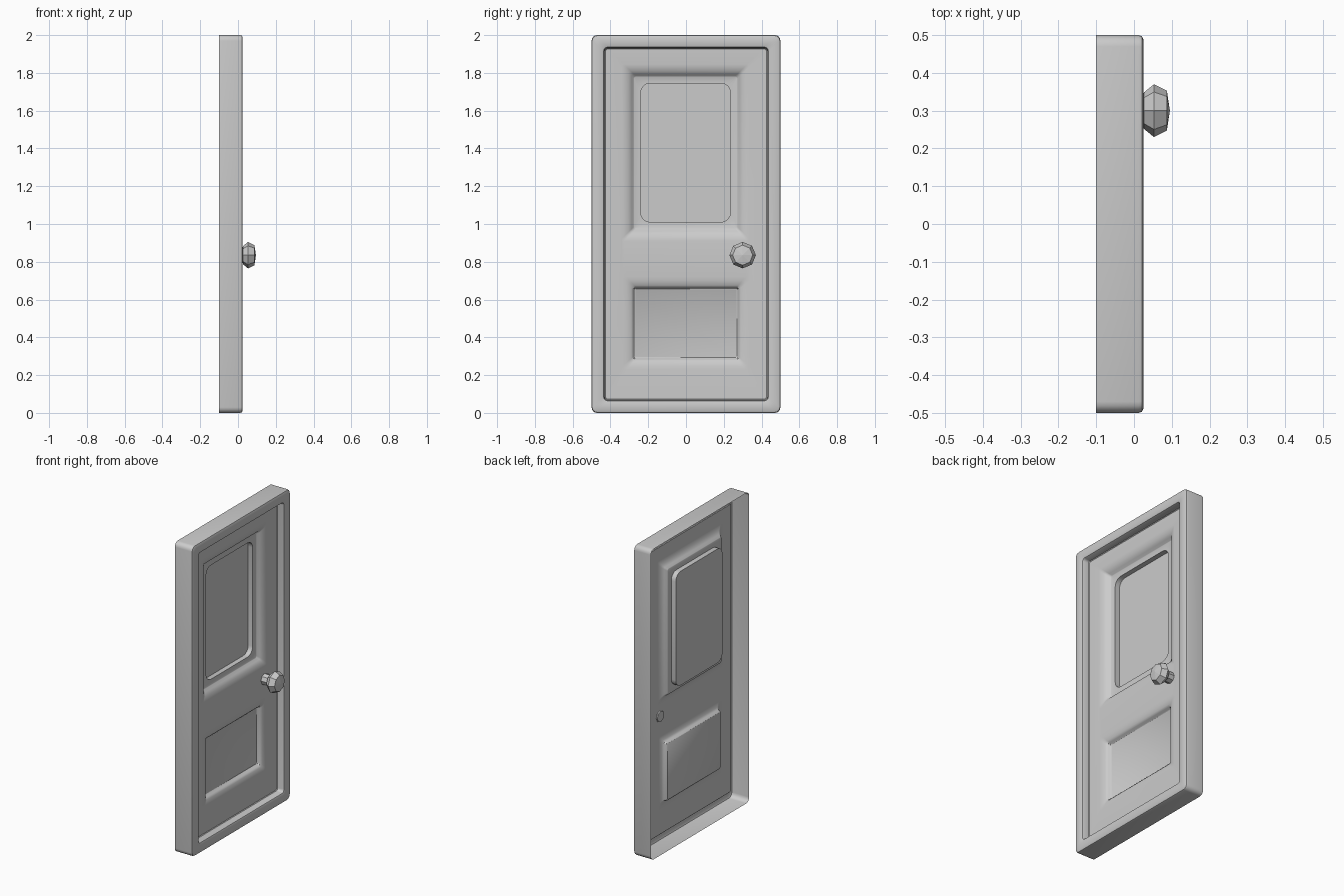
import bpy, bmesh, math

if "Cube" in bpy.data.objects:
    bpy.data.objects.remove(bpy.data.objects["Cube"])


def smooth(ob, deg=35):
    bpy.ops.object.select_all(action='DESELECT')
    ob.select_set(True)
    bpy.context.view_layer.objects.active = ob
    bpy.ops.object.shade_smooth_by_angle(angle=math.radians(deg))


def make_object(name, bm):
    me = bpy.data.meshes.new(name)
    bm.to_mesh(me)
    bm.free()
    ob = bpy.data.objects.new(name, me)
    bpy.context.collection.objects.link(ob)
    return ob


def ring(bm, rect, inset, x, r, n=4):
    """Rounded rectangle of vertices in the plane x, inset from rect."""
    y0, y1, z0, z1 = rect
    y0, y1, z0, z1 = y0 + inset, y1 - inset, z0 + inset, z1 - inset
    verts = []
    for k, (cy, cz) in enumerate(((y1 - r, z1 - r), (y0 + r, z1 - r),
                                  (y0 + r, z0 + r), (y1 - r, z0 + r))):
        for i in range(n + 1):
            a = math.pi / 2 * (k + i / n)
            verts.append(bm.verts.new((x, cy + r * math.cos(a), cz + r * math.sin(a))))
    return verts


def loft(bm, rect, profile):
    """Bridge rings given as (inset, x, corner radius); returns all rings."""
    rings = [ring(bm, rect, *p) for p in profile]
    for a, b in zip(rings, rings[1:]):
        n = len(a)
        for i in range(n):
            j = (i + 1) % n
            bm.faces.new((a[i], a[j], b[j], b[i]))
    return rings


def edges_of(bm, loop):
    out = []
    for i, v in enumerate(loop):
        w = loop[(i + 1) % len(loop)]
        out.append(bm.edges.get((v, w)) or bm.edges.new((v, w)))
    return out


LEAF = -0.022

# door shell: hollow-backed frame, leaf and two recessed panels
bm = bmesh.new()
frame = loft(bm, (-0.5, 0.5, 0, 2), [
    (0, -0.1, 0.03), (0, 0.012, 0.03), (0.003, 0.021, 0.028), (0.012, 0.025, 0.022),
    (0.058, 0.025, 0.025), (0.064, 0.022, 0.02), (0.067, 0.015, 0.018),
    (0.070, LEAF + 0.004, 0.014), (0.074, LEAF, 0.012)])

# upper panel: rounded moulding, ledge, then deep pane
upper = loft(bm, (-0.34, 0.335, 0.91, 1.845), [
    (0, LEAF, 0.012), (0.015, LEAF - 0.002, 0.012), (0.035, LEAF - 0.009, 0.012),
    (0.052, LEAF - 0.021, 0.012), (0.062, LEAF - 0.036, 0.012),
    (0.066, LEAF - 0.038, 0.01), (0.1, LEAF - 0.038, 0.05), (0.1, -0.092, 0.05)])
bm.faces.new(upper[-1])

# lower panel: shallow recess
lower = loft(bm, (-0.335, 0.335, 0.228, 0.72), [
    (0, LEAF, 0.02), (0.02, LEAF - 0.002, 0.018), (0.045, LEAF - 0.008, 0.014),
    (0.056, LEAF - 0.017, 0.012), (0.06, LEAF - 0.03, 0.01), (0.065, LEAF - 0.034, 0.008)])
bm.faces.new(lower[-1])

# flat leaf surface around the panels
edges = edges_of(bm, frame[-1]) + edges_of(bm, upper[0]) + edges_of(bm, lower[0])
bmesh.ops.triangle_fill(bm, edges=edges, use_beauty=True, use_dissolve=False)
bmesh.ops.recalc_face_normals(bm, faces=bm.faces)
if sum(f.normal.x * f.calc_area() for f in bm.faces) < 0:
    bmesh.ops.reverse_faces(bm, faces=bm.faces)
smooth(make_object("door_panel_and_frame", bm))

# faceted octagonal knob with a neck passing through the leaf
bm = bmesh.new()
loops = []
for x, r in ((-0.03, 0.035), (0.024, 0.035), (0.026, 0.048), (0.053, 0.07), (0.087, 0.053)):
    loops.append([bm.verts.new((x, 0.3 + r * math.cos(math.pi * i / 4),
                                0.835 + r * math.sin(math.pi * i / 4))) for i in range(8)])
for a, b in zip(loops, loops[1:]):
    for i in range(8):
        bm.faces.new((a[i], a[(i + 1) % 8], b[(i + 1) % 8], b[i]))
bm.faces.new(loops[0])
tip = bm.verts.new((0.095, 0.3, 0.835))
for i in range(8):
    bm.faces.new((loops[-1][i], loops[-1][(i + 1) % 8], tip))
bmesh.ops.recalc_face_normals(bm, faces=bm.faces)
make_object("door_knob", bm)
